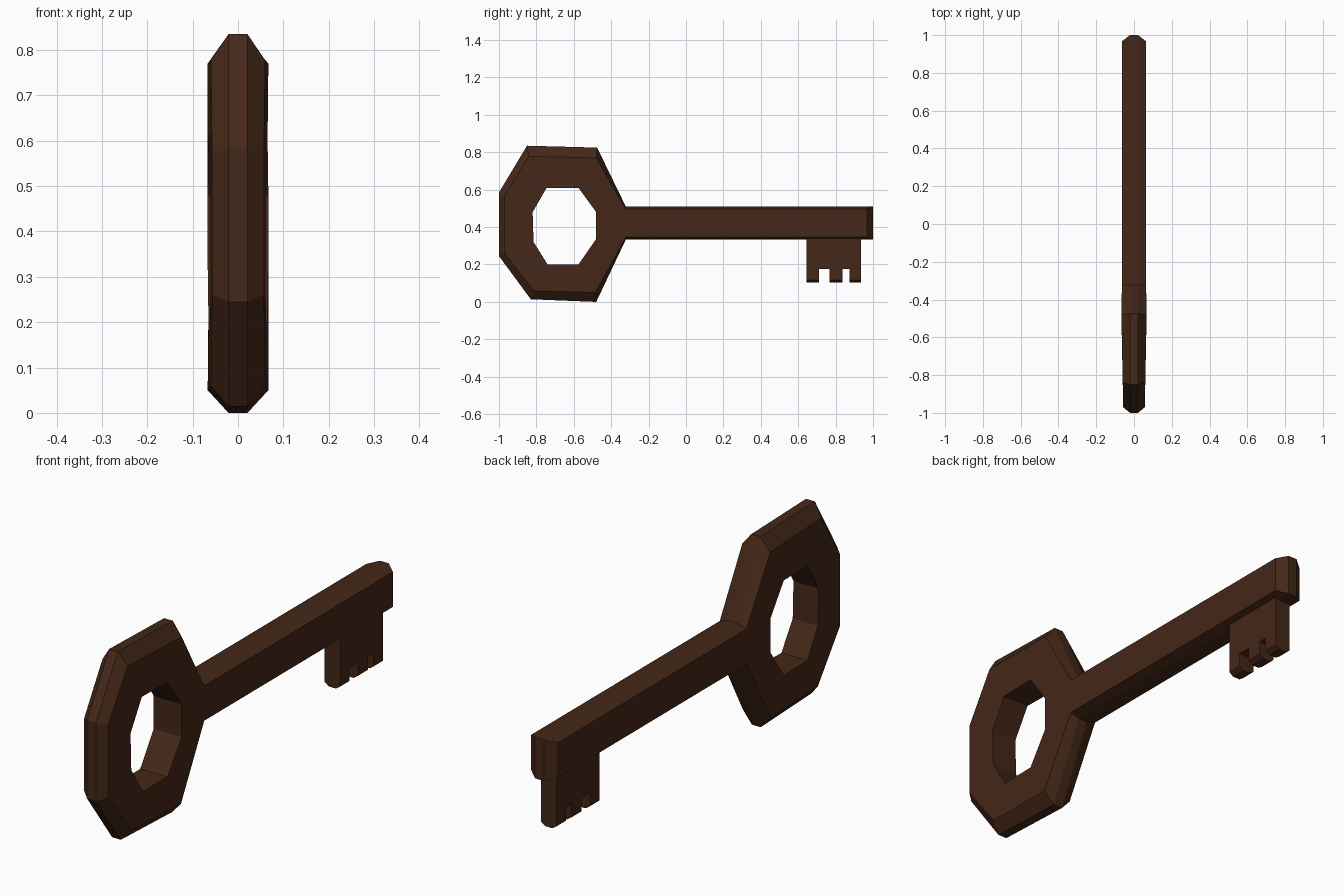
import bpy, bmesh

if "Cube" in bpy.data.objects:
    bpy.data.objects.remove(bpy.data.objects["Cube"])

mat = bpy.data.materials.new("dark_brown")
mat.diffuse_color = (0.058, 0.021, 0.009, 1)
mat.use_nodes = True
mat.node_tree.nodes["Principled BSDF"].inputs["Base Color"].default_value = mat.diffuse_color


def finish(bm, name):
    bmesh.ops.recalc_face_normals(bm, faces=bm.faces)
    me = bpy.data.meshes.new(name)
    bm.to_mesh(me)
    bm.free()
    me.materials.append(mat)
    ob = bpy.data.objects.new(name, me)
    bpy.context.collection.objects.link(ob)
    return ob


def prism(name, section, y0, y1):
    """Extrude an (x, z) section along y."""
    bm = bmesh.new()
    f = bm.faces.new([bm.verts.new((x, y0, z)) for x, z in section])
    ext = bmesh.ops.extrude_face_region(bm, geom=[f])["geom"]
    bmesh.ops.translate(bm, vec=(0, y1 - y0, 0),
                        verts=[g for g in ext if isinstance(g, bmesh.types.BMVert)])
    return finish(bm, name)


# Bow contours in (y, z): outer rim, inset flat face, hole
rim = [(-.85, .835), (-.475, .825), (-.322, .51), (-.322, .333),
       (-.48, .0), (-.83, .014), (-1, .245), (-1, .585)]
face = [(-.84, .778), (-.48, .77), (-.322, .497), (-.322, .346),
        (-.485, .05), (-.815, .06), (-.97, .26), (-.97, .57)]
hole = [(-.745, .61), (-.575, .61), (-.48, .48), (-.48, .337),
        (-.575, .2), (-.74, .2), (-.815, .32), (-.82, .48)]
RIM_X, SHAFT_X = .021, .064


def half_width(y):
    return SHAFT_X if y > -.4 else .067 + .02 * min(0, y + .48)


# Bow and shaft: ring of sections, with the shaft growing out of sector 2
bm = bmesh.new()
sections = []
for (ry, rz), (fy, fz), (hy, hz) in zip(rim, face, hole):
    fw, hw = half_width(fy), half_width(hy)
    pts = [(hw, hy, hz), (fw, fy, fz), (RIM_X, ry, rz),
           (-RIM_X, ry, rz), (-fw, fy, fz), (-hw, hy, hz)]
    sections.append([bm.verts.new(p) for p in pts])
for i in range(8):
    a, b = sections[i], sections[(i + 1) % 8]
    for j in range(6):
        if i == 2 and j in (1, 2, 3):
            continue
        k = (j + 1) % 6
        bm.faces.new((a[j], a[k], b[k], b[j]))

# Shaft sides and chamfered tip
root = sections[2][1:5] + sections[3][4:0:-1]
tip = []
for v in root:
    y = 1.0 if abs(v.co.x) < .03 else .967
    tip.append(bm.verts.new((v.co.x, y, v.co.z)))
for j in range(8):
    k = (j + 1) % 8
    bm.faces.new((root[j], root[k], tip[k], tip[j]))
for q in ((0, 1, 6, 7), (1, 2, 5, 6), (2, 3, 4, 5)):
    bm.faces.new([tip[j] for j in q])
finish(bm, "bow_and_shaft")

# Bit: chamfered plate with two notches cut from below
bit = prism("bit", [(.037, .35), (.037, .117), (.017, .103),
                    (-.017, .103), (-.037, .117), (-.037, .35)], .645, .936)
for y0, y1 in ((.71, .766), (.836, .874)):
    cutter = prism("notch_cutter", [(.1, .05), (.1, .175), (-.1, .175), (-.1, .05)], y0, y1)
    mod = bit.modifiers.new("notch", 'BOOLEAN')
    mod.operation, mod.solver, mod.object = 'DIFFERENCE', 'EXACT', cutter
    bpy.context.view_layer.objects.active = bit
    bpy.ops.object.modifier_apply(modifier=mod.name)
    bpy.data.objects.remove(cutter)
